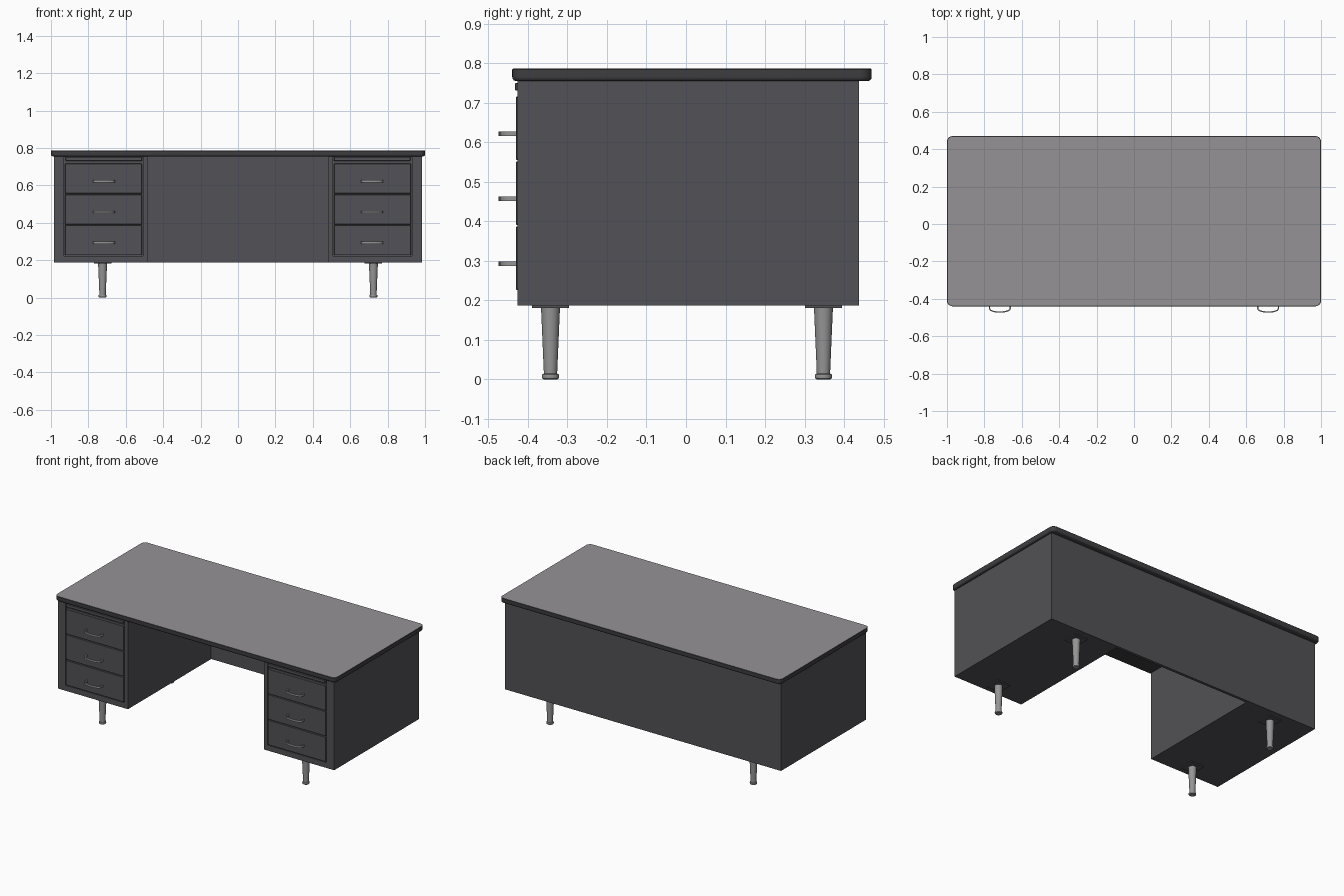
import bpy, bmesh, math
from mathutils import Vector

if "Cube" in bpy.data.objects:
    bpy.data.objects.remove(bpy.data.objects["Cube"])


def material(name, rgb):
    m = bpy.data.materials.new(name)
    m.diffuse_color = (*rgb, 1)
    m.use_nodes = True
    m.node_tree.nodes["Principled BSDF"].inputs["Base Color"].default_value = m.diffuse_color
    return m


STEEL = material("charcoal steel", (0.085, 0.083, 0.092))
EDGE = material("dark edge band", (0.05, 0.05, 0.054))
TOP = material("grey laminate", (0.30, 0.29, 0.30))
METAL = material("brushed metal", (0.30, 0.30, 0.30))


def make(name, bm, *mats):
    bmesh.ops.recalc_face_normals(bm, faces=bm.faces)
    me = bpy.data.meshes.new(name)
    bm.to_mesh(me)
    bm.free()
    ob = bpy.data.objects.new(name, me)
    bpy.context.collection.objects.link(ob)
    for m in mats:
        me.materials.append(m)
    return ob


def select(ob):
    bpy.ops.object.select_all(action='DESELECT')
    ob.select_set(True)
    bpy.context.view_layer.objects.active = ob


def smooth(ob):
    select(ob)
    bpy.ops.object.shade_smooth_by_angle(angle=math.radians(35))


def box(name, x, y, z, mat, bevel=0):
    """Box from (min, max) pairs; x may run in either order."""
    bm = bmesh.new()
    bmesh.ops.create_cube(bm, size=1)
    for v in bm.verts:
        v.co = Vector([(a + b) / 2 + c * abs(b - a) for (a, b), c in zip((x, y, z), v.co)])
    if bevel:
        bmesh.ops.bevel(bm, geom=bm.edges[:], offset=bevel, segments=1, affect='EDGES')
    return make(name, bm, mat)


def lathe(name, profile, loc, mat, n=24):
    bm = bmesh.new()
    rings = [[bm.verts.new((loc[0] + r * math.cos(math.tau * i / n),
                            loc[1] + r * math.sin(math.tau * i / n), z))
              for i in range(n)] for r, z in profile]
    for a, b in zip(rings, rings[1:]):
        for i in range(n):
            j = (i + 1) % n
            bm.faces.new((a[i], a[j], b[j], b[i]))
    bm.faces.new(rings[0])
    bm.faces.new(rings[-1])
    smooth(make(name, bm, mat))


# Desktop: rounded-corner slab, rounded underneath, light surface on a dark edge
def desktop():
    bm = bmesh.new()
    y0, y1, r, n = -0.44, 0.47, 0.03, 6

    def ring(inset, z):
        out = []
        for k, (sx, cy) in enumerate(((1, y1 - r), (-1, y1 - r), (-1, y0 + r), (1, y0 + r))):
            for i in range(n + 1):
                a = math.pi / 2 * (k + i / n)
                out.append(bm.verts.new((sx * (1 - r) + (r - inset) * math.cos(a),
                                         cy + (r - inset) * math.sin(a), z)))
        return out

    levels = [(0.010, 0.755), (0.004, 0.757), (0.001, 0.761), (0, 0.766), (0, 0.785), (0.002, 0.787)]
    rings = [ring(*lv) for lv in levels]
    for a, b in zip(rings, rings[1:]):
        for i in range(len(a)):
            j = (i + 1) % len(a)
            bm.faces.new((a[i], a[j], b[j], b[i]))
    bm.faces.new(rings[0])
    bm.faces.new(rings[-1]).material_index = 1
    smooth(make("desktop", bm, EDGE, TOP))


# Drawer pull: flat U-shaped strap swept along an arc
def pull(name, cx, z):
    bm = bmesh.new()
    path = [(-0.056, -0.428), (-0.056, -0.452), (-0.050, -0.461), (-0.036, -0.467),
            (-0.018, -0.470), (0, -0.471)]
    path += [(-x, y) for x, y in path[-2::-1]]
    rows = []
    for i, (x, y) in enumerate(path):
        a, b = path[max(i - 1, 0)], path[min(i + 1, len(path) - 1)]
        t = Vector((b[0] - a[0], b[1] - a[1])).normalized()
        nx, ny = -t.y * 0.0035, t.x * 0.0035
        rows.append([bm.verts.new((cx + x + s * nx, y + s * ny, z + h))
                     for s, h in ((-1, -0.006), (1, -0.006), (1, 0.006), (-1, 0.006))])
    for a, b in zip(rows, rows[1:]):
        for i in range(4):
            j = (i + 1) % 4
            bm.faces.new((a[i], a[j], b[j], b[i]))
    bm.faces.new(rows[0])
    bm.faces.new(rows[-1])
    smooth(make(name, bm, METAL))


desktop()
box("back_panel", (-0.485, 0.485), (0.42, 0.438), (0.187, 0.756), STEEL)

for side, s in (("left", -1), ("right", 1)):
    # Pedestal with a shallow recess for the drawer fronts
    ped = box(side + "_pedestal", (s * 0.485, s * 0.983), (-0.426, 0.438), (0.187, 0.756), STEEL)
    cutter = box("cutter", (s * 0.508, s * 0.930), (-0.5, -0.412), (0.222, 0.753), STEEL)
    cutter.hide_render = True
    mod = ped.modifiers.new("recess", 'BOOLEAN')
    mod.operation, mod.object, mod.solver = 'DIFFERENCE', cutter, 'EXACT'
    select(ped)
    bpy.ops.object.modifier_apply(modifier=mod.name)
    bpy.data.objects.remove(cutter)

    # Pull-out writing board
    box(side + "_writing_board", (s * 0.513, s * 0.922), (-0.433, -0.411), (0.731, 0.751), STEEL, 0.002)

    # Three drawers with pulls
    for i in range(3):
        z = 0.227 + i * 0.1645
        box(f"{side}_drawer_{i + 1}", (s * 0.513, s * 0.925), (-0.431, -0.411),
            (z, z + 0.160), STEEL, 0.002)
        pull(f"{side}_pull_{i + 1}", s * 0.717, 0.293 + i * 0.1645)

    # Tapered legs with mounting plates and flared feet
    for end, y in (("front", -0.343), ("back", 0.348)):
        x = s * 0.724
        box(f"{side}_{end}_leg_plate", (x - s * 0.047, x + s * 0.047), (y - 0.047, y + 0.047),
            (0.181, 0.188), STEEL)
        lathe(f"{side}_{end}_leg",
              [(0.017, 0), (0.021, 0.003), (0.022, 0.008), (0.021, 0.013), (0.017, 0.015),
               (0.017, 0.02), (0.024, 0.182)], (x, y), METAL)
